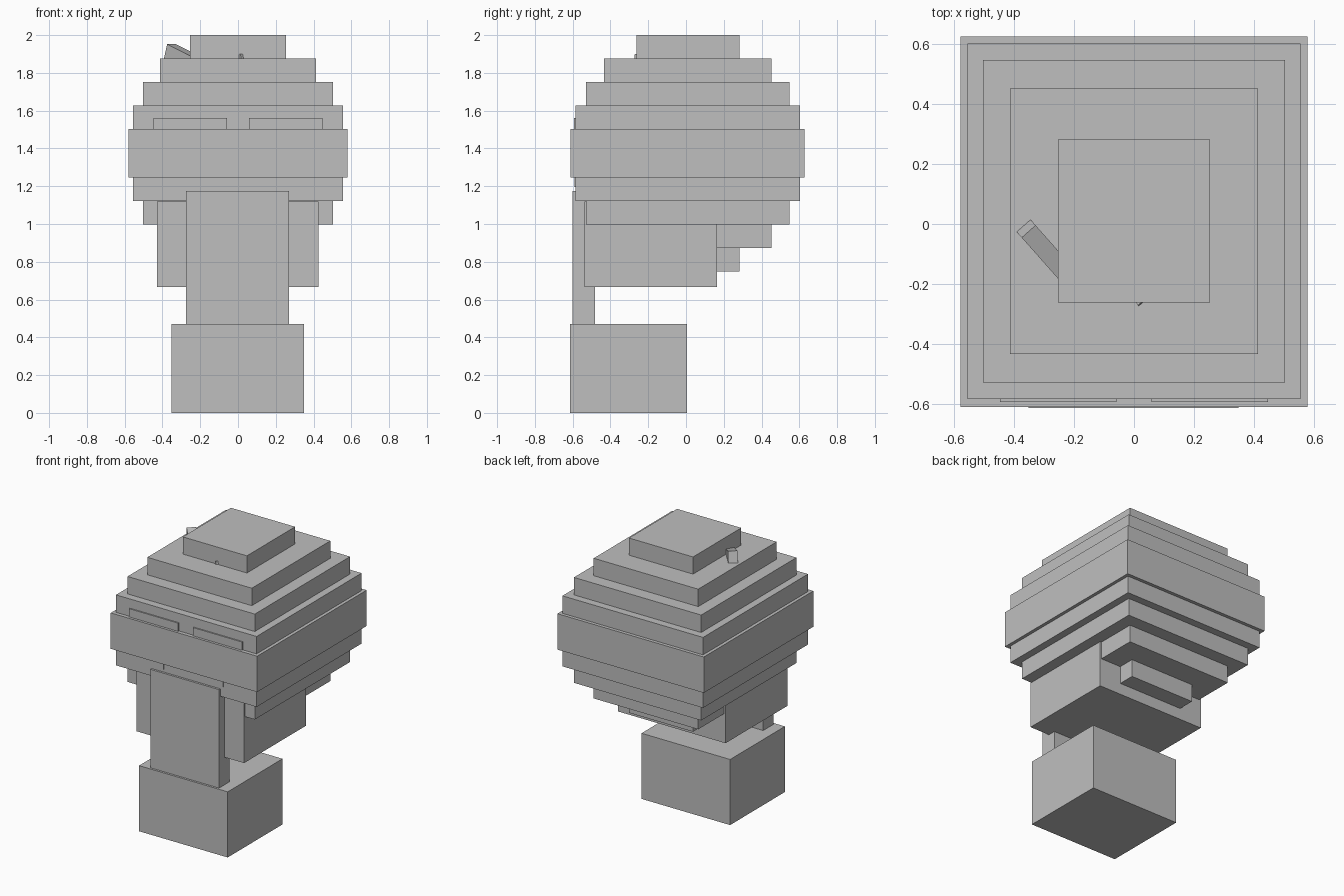
import bpy
from mathutils import Vector, Matrix

grey = bpy.data.materials.new("plain grey")
grey.diffuse_color = (0.52, 0.52, 0.52, 1.0)


def box(name, x0, x1, y0, y1, z0, z1):
    """Axis-aligned box between two corners."""
    bpy.ops.mesh.primitive_cube_add(size=1)
    ob = bpy.context.object
    ob.name = name
    size = Matrix.Diagonal((x1 - x0, y1 - y0, z1 - z0, 1))
    centre = Matrix.Translation(((x0 + x1) / 2, (y0 + y1) / 2, (z0 + z1) / 2))
    ob.data.transform(centre @ size)
    ob.data.materials.append(grey)
    return ob


def stick(name, end, direction, length, width, depth):
    """Tilted square bar; 'end' is the middle of the top edge of its first cap."""
    d = Vector(direction).normalized()
    side = d.cross(Vector((0, 0, 1))).normalized()
    up = side.cross(d)
    ob = box(name, 0, length, -width / 2, width / 2, -depth, 0)
    rot = Matrix((d, side, up)).transposed().to_4x4()
    ob.data.transform(Matrix.Translation(end) @ rot)
    return ob


# Stepped round head: (half width, front y, back y, bottom z, top z)
layers = [
    (0.254, -0.262, 0.283, 1.877, 2.0),
    (0.414, -0.435, 0.453, 1.752, 1.877),
    (0.504, -0.530, 0.548, 1.627, 1.752),
    (0.557, -0.585, 0.603, 1.502, 1.627),
    (0.580, -0.612, 0.627, 1.373, 1.502),
    (0.580, -0.612, 0.627, 1.245, 1.373),
    (0.557, -0.585, 0.603, 1.122, 1.245),
    (0.504, -0.530, 0.548, 0.997, 1.122),
    (0.414, -0.435, 0.453, 0.873, 0.997),
    (0.254, -0.262, 0.283, 0.748, 0.873),
]
for i, (hw, y0, y1, z0, z1) in enumerate(layers):
    box(f"head_layer_{i + 1}", -hw, hw, y0, y1, z0, z1)

# Lower face block, tall front panel and base block
box("jaw", -0.428, 0.425, -0.538, 0.164, 0.667, 1.12)
box("front_panel", -0.274, 0.27, -0.600, -0.482, 0.47, 1.175)
box("base_block", -0.353, 0.349, -0.615, 0.005, 0.0, 0.47)

# Eye plates above the middle band and small plates beneath it
for side, s in (("left", -1), ("right", 1)):
    xs = sorted((s * 0.058, s * 0.448))
    box(f"eye_{side}", *xs, -0.594, -0.54, 1.31, 1.561)
    xs = sorted((s * 0.176, s * 0.294))
    box(f"lower_plate_{side}", *xs, -0.590, -0.54, 1.196, 1.30)

# Sticks poking out beside the top layer
stick("stick_long", (-0.352, -0.025, 1.952), (0.63, -0.71, -0.32), 0.28, 0.062, 0.08)
stick("stick_middle", (-0.085, -0.115, 1.872), (0.63, -0.75, 0.15), 0.185, 0.05, 0.06)
stick("stick_small", (0.13, -0.15, 1.875), (0.5, -0.75, 0.12), 0.125, 0.03, 0.05)
